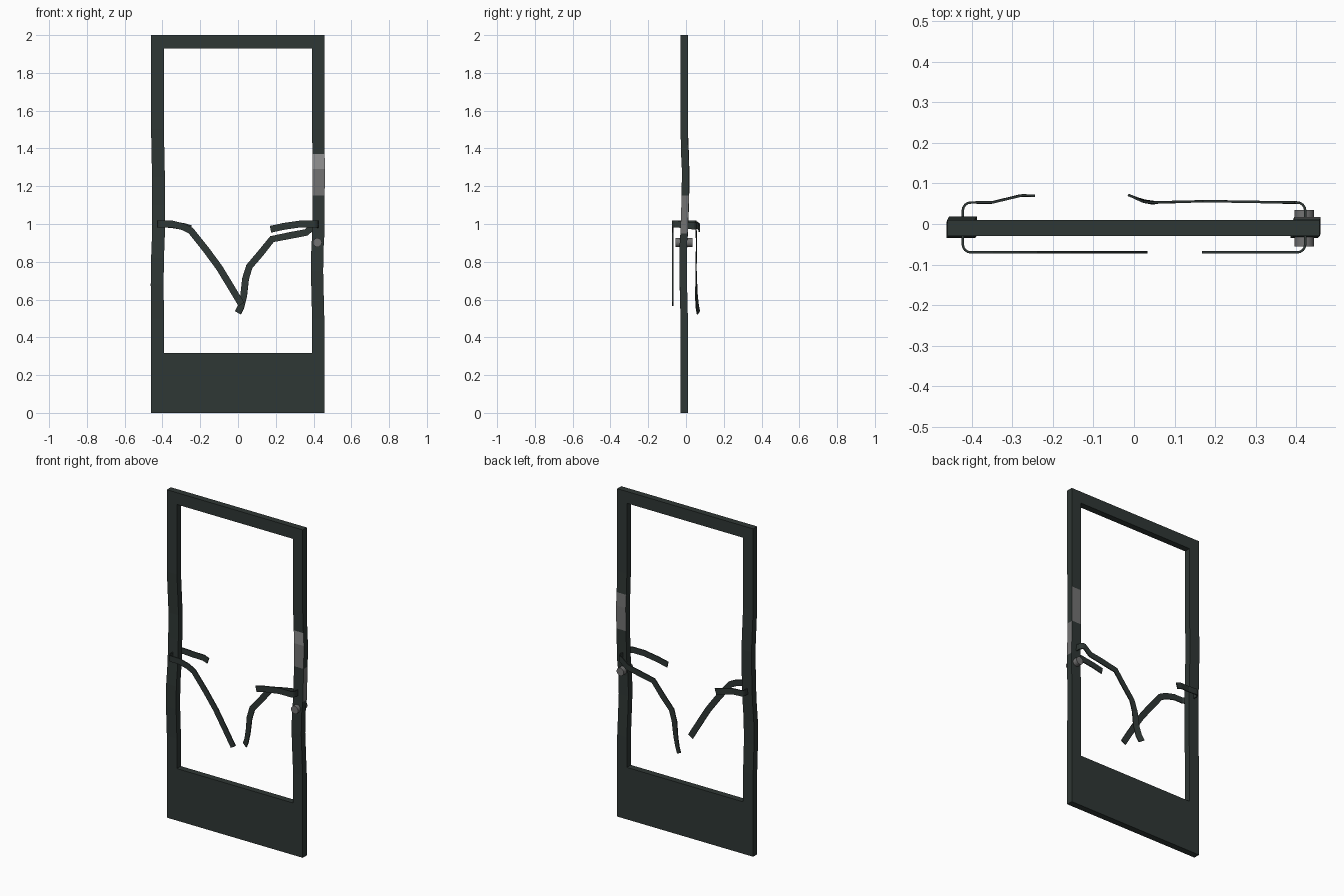
import bpy, bmesh, math
from mathutils import Vector, Matrix

cube = bpy.data.objects.get("Cube")
if cube:
    bpy.data.objects.remove(cube)


def material(name, r, g, b):
    m = bpy.data.materials.new(name)
    m.use_nodes = True
    m.diffuse_color = (r, g, b, 1)
    m.node_tree.nodes["Principled BSDF"].inputs["Base Color"].default_value = (r, g, b, 1)
    return m


DARK = material("dark green grey paint", 0.028, 0.038, 0.035)
STEEL = material("bare steel", 0.17, 0.17, 0.17)
WORN = material("worn light steel", 0.3, 0.3, 0.3)


def finish(name, bm, *mats):
    bmesh.ops.recalc_face_normals(bm, faces=bm.faces)
    mesh = bpy.data.meshes.new(name)
    bm.to_mesh(mesh)
    bm.free()
    for m in mats:
        mesh.materials.append(m)
    obj = bpy.data.objects.new(name, mesh)
    bpy.context.collection.objects.link(obj)
    return obj


def loft(rings):
    """Closed four-sided tube through rings of four points."""
    bm = bmesh.new()
    loops = [[bm.verts.new(p) for p in ring] for ring in rings]
    for a, b in zip(loops, loops[1:]):
        for i in range(4):
            j = (i + 1) % 4
            bm.faces.new((a[i], a[j], b[j], b[i]))
    bm.faces.new(loops[0][::-1])
    bm.faces.new(loops[-1])
    bm.normal_update()
    return bm


Y0, Y1 = -0.029, 0.01


def stile(x0, x1, bends):
    rings = []
    for z, dx, dy in bends:
        rings.append([(x0 + dx, Y0 + dy, z), (x1 + dx, Y0 + dy, z),
                      (x1 + dx, Y1 + dy, z), (x0 + dx, Y1 + dy, z)])
    return loft(rings)


def box(name, x0, x1, z0, z1):
    bm = loft([[(x0, Y0, z), (x1, Y0, z), (x1, Y1, z), (x0, Y1, z)] for z in (z0, z1)])
    return finish(name, bm, DARK)


# Rails between the stiles
box("top_rail", -0.392, 0.392, 1.928, 2)
box("bottom_panel", -0.392, 0.392, 0, 0.317)

# Buckled stiles: height, sideways shift, depth shift
right_side = stile(-0.46, -0.392, [
    (0, 0, 0), (0.5, 0, 0), (0.68, -0.002, -0.005), (0.82, 0, -0.006), (0.95, 0.005, 0),
    (1.1, 0.005, 0.006), (1.25, 0.005, 0.009), (1.38, 0.002, 0.005), (1.5, 0, 0), (2, 0, 0)])
finish("right_stile", right_side, DARK)

left_side = stile(0.392, 0.457, [
    (0, 0, 0), (0.5, 0, 0), (0.62, -0.003, -0.003), (0.75, -0.006, -0.006), (0.87, -0.004, -0.006),
    (0.95, 0.001, -0.001), (1.15, 0.002, 0.006), (1.29, 0.003, 0.007), (1.37, 0.002, 0.003),
    (1.5, 0, 0), (2, 0, 0)])

# Lock plates are the bare faces of the stile
for f in left_side.faces:
    z = f.calc_center_median().z
    if abs(f.normal.y) > 0.8 and 1.15 < z < 1.37:
        f.material_index = 2 if z > 1.29 and f.normal.y < 0 else 1
    elif f.normal.x > 0.8 and 0.95 < z < 1.15:
        f.material_index = 1
finish("left_stile", left_side, DARK, STEEL, WORN)


# Torn straps, each running through its stile
def strap(name, points, width=0.036, thick=0.006):
    pts = [Vector(p) for p in points]
    rings = []
    for i, p in enumerate(pts):
        t = Vector()
        if i > 0:
            t += (p - pts[i - 1]).normalized()
        if i < len(pts) - 1:
            t += (pts[i + 1] - p).normalized()
        t.normalize()
        up = Vector((0, 0, 1))
        w = (up - t * up.dot(t)).normalized()
        n = t.cross(w) * thick / 2
        w *= width / 2
        rings.append([p + w + n, p + w - n, p - w - n, p - w + n])
    return finish(name, loft(rings), DARK)


def corner(side, y, z, reverse=False, r=0.02):
    """Rounded turn from the strap run into the stile."""
    s = math.copysign(1, y)
    pts = []
    for k in range(5):
        a = k * math.pi / 8
        pts.append((side * (0.422 - r + r * math.sin(a)), y - s * r * (1 - math.cos(a)), z))
    return pts[::-1] if reverse else pts


strap("right_strap",
      [(0.018, -0.07, 0.575), (-0.03, -0.07, 0.655), (-0.1, -0.07, 0.77), (-0.17, -0.07, 0.865),
       (-0.25, -0.07, 0.965), (-0.29, -0.07, 0.985), (-0.35, -0.07, 1.0)]
      + corner(-1, -0.07, 1.0) + corner(-1, 0.053, 1.0, True)
      + [(-0.35, 0.053, 0.997), (-0.28, 0.07, 0.985), (-0.25, 0.07, 0.975)])

strap("left_strap",
      [(0.172, -0.07, 0.972), (0.24, -0.07, 0.987), (0.33, -0.07, 1.0)]
      + corner(1, -0.07, 1.0) + corner(1, 0.053, 0.99, True)
      + [(0.36, 0.053, 0.955), (0.28, 0.055, 0.94), (0.18, 0.056, 0.92), (0.12, 0.055, 0.845),
         (0.06, 0.053, 0.775), (0.04, 0.054, 0.71), (0.03, 0.055, 0.62), (0.015, 0.06, 0.56),
         (0.0, 0.066, 0.53)])

# Lock cylinder through the left stile
bm = bmesh.new()
bmesh.ops.create_cone(bm, cap_ends=True, segments=16, radius1=0.024, radius2=0.024, depth=0.09,
                      matrix=Matrix.Translation((0.42, -0.01, 0.902)) @ Matrix.Rotation(math.pi / 2, 4, 'X'))
lock = finish("lock_cylinder", bm, STEEL)
bpy.context.view_layer.objects.active = lock
lock.select_set(True)
bpy.ops.object.shade_smooth_by_angle()
